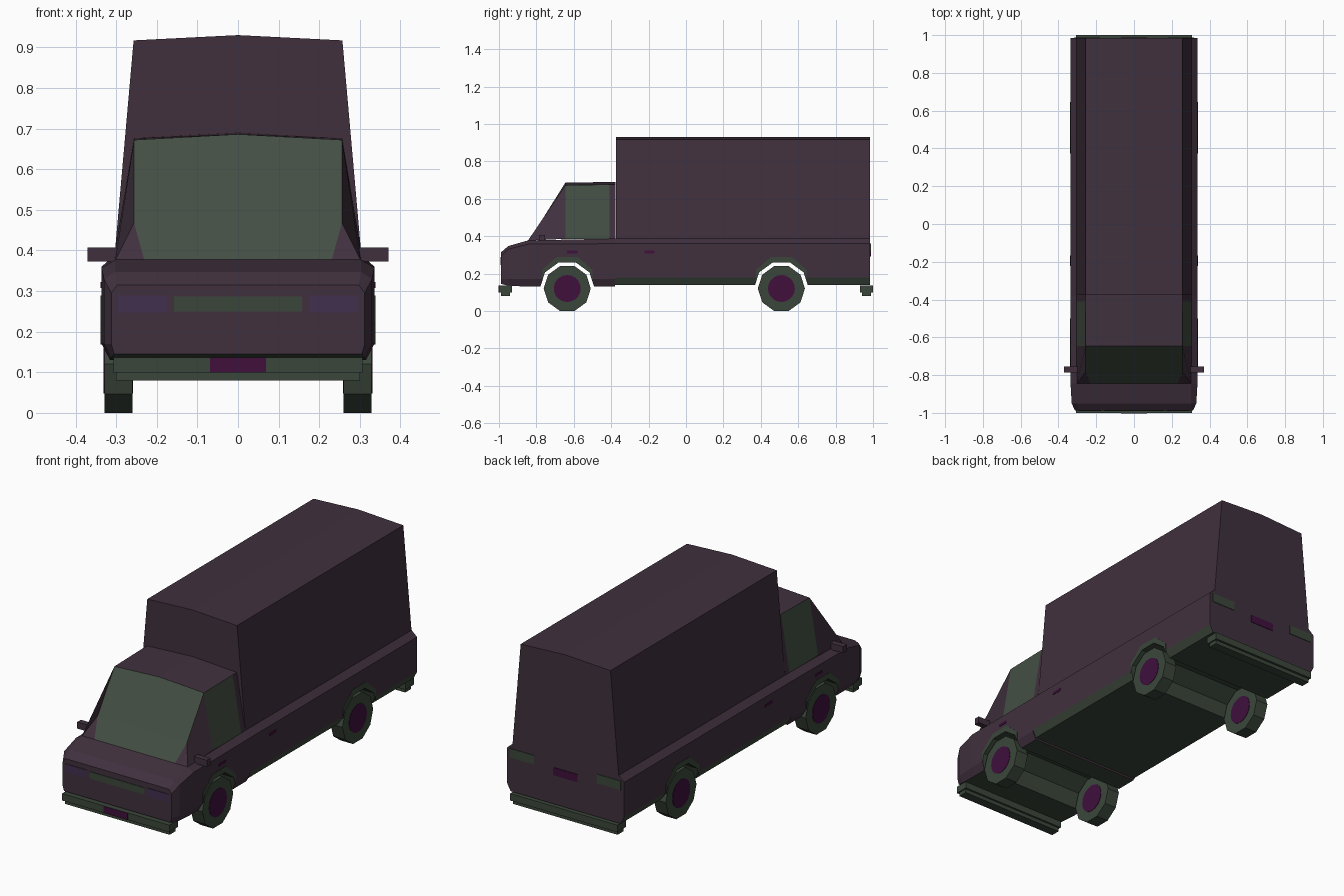
import bpy, bmesh, math

if "Cube" in bpy.data.objects:
    bpy.data.objects.remove(bpy.data.objects["Cube"])

def mat(name, r, g, b):
    m = bpy.data.materials.new(name)
    m.diffuse_color = (r, g, b, 1)
    m.use_nodes = True
    m.node_tree.nodes["Principled BSDF"].inputs["Base Color"].default_value = m.diffuse_color
    return m

PURPLE = mat("body purple", 0.051, 0.030, 0.048)
GLASS = mat("glass green", 0.058, 0.078, 0.056)
TRIM = mat("trim green", 0.043, 0.062, 0.043)
HUB = mat("plum", 0.050, 0.005, 0.046)
LAMP = mat("lamp violet", 0.054, 0.030, 0.078)
WHEEL_Y, WHEEL_Z = (-0.635, 0.51), 0.12

def mesh(name, verts, faces, mats, idx=None):
    bm = bmesh.new()
    vs = [bm.verts.new(v) for v in verts]
    for i, f in enumerate(faces):
        bm.faces.new([vs[k] for k in f]).material_index = idx[i] if idx else 0
    bmesh.ops.recalc_face_normals(bm, faces=bm.faces)
    me = bpy.data.meshes.new(name)
    bm.to_mesh(me)
    bm.free()
    for m in mats:
        me.materials.append(m)
    ob = bpy.data.objects.new(name, me)
    bpy.context.collection.objects.link(ob)
    return ob

def loft(name, rings, mats):
    n = len(rings[0])
    verts = [v for r in rings for v in r]
    faces = [list(range(n)), [len(verts) - 1 - i for i in range(n)]]
    for s in range(len(rings) - 1):
        for i in range(n):
            j = (i + 1) % n
            faces.append([s*n + i, s*n + j, (s+1)*n + j, (s+1)*n + i])
    return mesh(name, verts, faces, mats)

def box(name, x, y, z, m):
    return loft(name, [[(x[0], b, z[0]), (x[1], b, z[0]), (x[1], b, z[1]), (x[0], b, z[1])] for b in y], [m])

def section(y, half):
    # mirrored cross-section from right-half (x, z) points, bottom to top
    return [(x, y, z) for x, z in half] + [(-x, y, z) for x, z in reversed(half) if x > 0]

def prism(name, x0, x1, y, z, r, n, m):
    return loft(name, [[(x, y + r*math.cos(math.tau*i/n), z + r*math.sin(math.tau*i/n))
                        for i in range(n)] for x in (x0, x1)], [m])

def cut_arch(ob, y, limit):
    # wheel tunnel right through the body, then dark green underside and liner
    c = prism("arch_cutter", -0.6, 0.6, y, WHEEL_Z, 0.147, 10, TRIM)
    c.hide_render = True
    mod = ob.modifiers.new("arch", 'BOOLEAN')
    mod.operation, mod.solver, mod.object = 'DIFFERENCE', 'EXACT', c
    bpy.context.view_layer.objects.active = ob
    bpy.ops.object.modifier_apply(modifier="arch")
    bpy.data.objects.remove(c)
    for p in ob.data.polygons:
        tunnel = abs(p.normal.x) < 0.05 and math.hypot(p.center.y - y, p.center.z - WHEEL_Z) < 0.15
        p.material_index = 1 if tunnel or p.normal.z < limit else 0

# Lower cab with bonnet
def cab_ring(y, zb, xb, xo, zl, zo, xs, zs):
    return section(y, [(xb, zb), (xo, zl), (xo, zo), (xs, zs)])
cab = loft("cab_lower", [
    cab_ring(-0.988, 0.145, 0.305, 0.312, 0.17, 0.295, 0.297, 0.315),
    cab_ring(-0.95, 0.135, 0.312, 0.33, 0.17, 0.33, 0.303, 0.347),
    cab_ring(-0.845, 0.13, 0.315, 0.336, 0.17, 0.357, 0.302, 0.377),
    cab_ring(-0.38, 0.13, 0.315, 0.336, 0.17, 0.36, 0.305, 0.387)], [PURPLE, TRIM])
cut_arch(cab, WHEEL_Y[0], -0.9)

# Lower cargo body
cargo = loft("cargo_lower", [cab_ring(y, 0.14, 0.315, 0.336, 0.18, 0.36, 0.305, 0.387)
                             for y in (-0.38, 0.985)], [PURPLE, TRIM])
cut_arch(cargo, WHEEL_Y[1], -0.2)

# Tall cargo box with a shallow ridge
loft("cargo_box", [section(y, [(0.304, 0.385), (0.257, 0.917), (0, 0.93)])
                   for y in (-0.375, 0.985)], [PURPLE])

# Cab upper: windscreen, pillars, side windows, roof
half = [(0.256, -0.645, 0.672), (0.256, -0.782, 0.468), (0.23, -0.847, 0.374), (0.302, -0.845, 0.376),
        (0.305, -0.645, 0.386), (0.257, -0.41, 0.676), (0.305, -0.41, 0.386),
        (0.257, -0.377, 0.676), (0.305, -0.377, 0.386)]
N = len(half)
verts = half + [(-x, y, z) for x, y, z in half] + [(0, -0.645, 0.686), (0, -0.377, 0.69)]
faces, idx = [[0, 1, 1 + N, N, 2*N], [1, 2, 2 + N, 1 + N]], [1, 1]
for o in (0, N):
    for f, k in (([1, 2, 3], 0), ([0, 1, 3, 4], 0), ([0, 4, 6, 5], 1), ([5, 6, 8, 7], 0)):
        faces.append([i + o for i in f])
        idx.append(k)
    faces.append([o, 5 + o, 7 + o, 2*N + 1, 2*N])
    idx.append(0)
faces.append([7, 8, 8 + N, 7 + N, 2*N + 1])
idx.append(0)
mesh("cab_upper", verts, faces, [PURPLE, GLASS], idx)

# Bumpers, front and rear, each with a narrower lower step
for s, n in ((-1, "front"), (1, "rear")):
    box(n + "_bumper", (-0.307, 0.307), (s*0.93, s*1.0), (0.1, 0.136), TRIM)
    box(n + "_bumper_step", (-0.3, 0.3), (s*0.94, s*0.988), (0.08, 0.1), TRIM)

# Front details
box("front_plate", (-0.069, 0.069), (-1.0, -1.002), (0.1, 0.136), HUB)
box("grille", (-0.157, 0.157), (-0.985, -0.991), (0.25, 0.286), TRIM)
box("rear_plate", (-0.069, 0.069), (0.982, 0.988), (0.29, 0.33), HUB)

for s, n in ((-1, "left"), (1, "right")):
    box(n + "_headlight", (s*0.175, s*0.295), (-0.985, -0.991), (0.247, 0.289), LAMP)
    box(n + "_tail_light", (s*0.18, s*0.318), (0.982, 0.988), (0.315, 0.362), TRIM)
    box(n + "_mirror", (s*0.295, s*0.371), (-0.785, -0.755), (0.373, 0.407), PURPLE)
    for y, k in ((-0.608, "door"), (-0.195, "cargo")):
        box(f"{n}_{k}_handle", (s*0.333, s*0.339), (y - 0.027, y + 0.027), (0.308, 0.322), HUB)
    for y, k in zip(WHEEL_Y, ("front", "rear")):
        # ten-sided tyre with hub showing on both sides
        prism(f"{n}_{k}_tyre", s*0.26, s*0.329, y, WHEEL_Z, 0.126, 10, TRIM)
        prism(f"{n}_{k}_hub", s*0.258, s*0.331, y, WHEEL_Z, 0.072, 20, HUB)
        # tapering arch trim plate
        arc = [(0.147, 0.149), (0.147, 0.168), (0.147, 0.178), (0.147, 0.178), (0.147, 0.168), (0.147, 0.149)]
        rings = []
        for i, (a, b) in enumerate(arc):
            t = math.radians(36*i)
            t = min(max(t, 0.35), math.pi - 0.35)
            c, d = math.cos(t), math.sin(t)
            if i in (0, 5):
                a, b = 0.141, 0.144
            rings.append([(s*x, y + r*c, WHEEL_Z + r*d)
                          for x, r in ((0.331, a), (0.338, a), (0.338, b), (0.331, b))])
        loft(f"{n}_{k}_arch_trim", rings, [TRIM])
